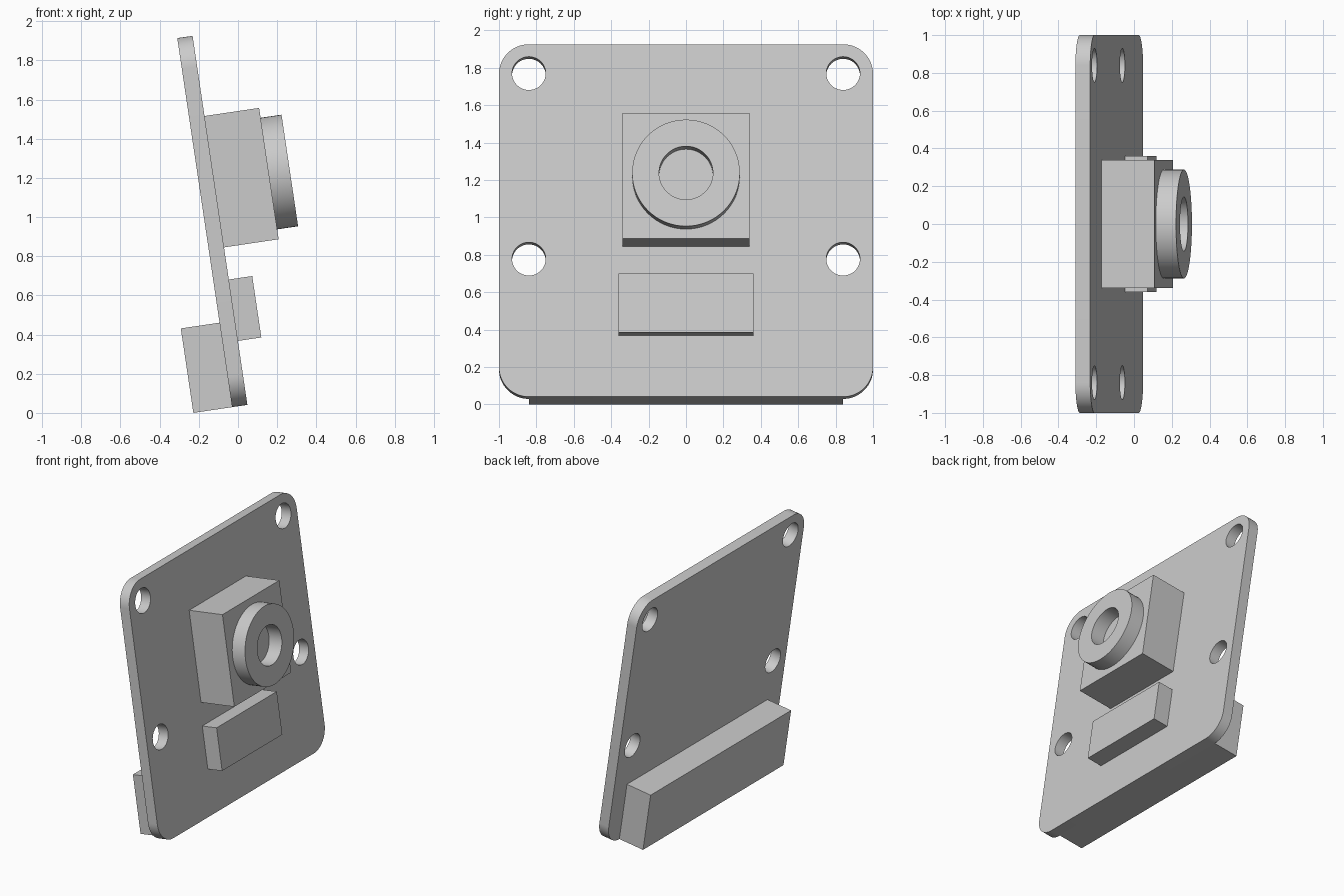
import bpy, bmesh, math
from mathutils import Matrix, Vector

if "Cube" in bpy.data.objects:
    bpy.data.objects.remove(bpy.data.objects["Cube"], do_unlink=True)

# Board frame: x = out of the front face, y = across, z = up along the board
LEAN = Matrix.Translation((0.048, 0, 0.041)) @ Matrix.Rotation(math.radians(-8.45), 4, 'Y')
HEIGHT, THICK, CORNER = 1.905, 0.079, 0.16

grey = bpy.data.materials.new("light_grey")
grey.use_nodes = True
grey.diffuse_color = (0.6, 0.6, 0.6, 1)
grey.node_tree.nodes["Principled BSDF"].inputs["Base Color"].default_value = (0.6, 0.6, 0.6, 1)


def finish(name, bm):
    """Lean the part with the board and add it to the scene."""
    bm.transform(LEAN)
    bmesh.ops.recalc_face_normals(bm, faces=bm.faces)
    mesh = bpy.data.meshes.new(name)
    bm.to_mesh(mesh)
    bm.free()
    mesh.materials.append(grey)
    obj = bpy.data.objects.new(name, mesh)
    bpy.context.collection.objects.link(obj)
    bpy.ops.object.select_all(action='DESELECT')
    obj.select_set(True)
    bpy.context.view_layer.objects.active = obj
    bpy.ops.object.shade_smooth_by_angle(angle=math.radians(30))


def box(name, x0, x1, half_width, z0, z1):
    bm = bmesh.new()
    bmesh.ops.create_cube(bm, size=1)
    bmesh.ops.scale(bm, vec=(x1 - x0, 2 * half_width, z1 - z0), verts=bm.verts)
    bmesh.ops.translate(bm, vec=((x0 + x1) / 2, 0, (z0 + z1) / 2), verts=bm.verts)
    finish(name, bm)


def arc(cy, cz, r, start=0, sweep=360, n=64):
    count = n if sweep == 360 else n + 1
    angles = [math.radians(start + sweep * i / n) for i in range(count)]
    return [(cy + r * math.cos(a), cz + r * math.sin(a)) for a in angles]


def slab(name, x0, x1, loops):
    """Extrude an outline with holes from x0 to x1."""
    curve = bpy.data.curves.new(name, 'CURVE')
    curve.dimensions = '2D'
    curve.fill_mode = 'BOTH'
    curve.extrude = (x1 - x0) / 2
    for loop in loops:
        spline = curve.splines.new('POLY')
        spline.points.add(len(loop) - 1)
        for point, (y, z) in zip(spline.points, loop):
            point.co = (y, z, 0, 1)
        spline.use_cyclic_u = True
    helper = bpy.data.objects.new(name + "_outline", curve)
    bpy.context.collection.objects.link(helper)
    graph = bpy.context.evaluated_depsgraph_get()
    mesh = bpy.data.meshes.new_from_object(helper.evaluated_get(graph))
    bm = bmesh.new()
    bm.from_mesh(mesh)
    bpy.data.objects.remove(helper, do_unlink=True)
    bpy.data.curves.remove(curve)
    bpy.data.meshes.remove(mesh)
    bmesh.ops.remove_doubles(bm, verts=bm.verts, dist=0.0001)
    for v in bm.verts:
        y, z, x = v.co
        v.co = Vector((x + (x0 + x1) / 2, y, z))
    finish(name, bm)


# Circuit board: rounded outline with four mounting holes
outline = []
for i, (sy, z) in enumerate([(1, HEIGHT - CORNER), (-1, HEIGHT - CORNER), (-1, CORNER), (1, CORNER)]):
    outline += arc(sy * (1 - CORNER), z, CORNER, 90 * i, 90, 16)
holes = [arc(s * 0.84, z, 0.09, n=48) for s in (-1, 1) for z in (0.745, 1.748)]
slab("circuit_board", -THICK, 0, [outline] + holes)

# Camera housing and its lens ring
box("camera_housing", 0, 0.282, 0.34, 0.813, 1.491)
slab("lens_ring", 0.282, 0.39, [arc(0, 1.152, 0.288), arc(0, 1.152, 0.144)])

# Front chip and rear connector
box("front_chip", 0, 0.121, 0.36, 0.33, 0.647)
box("rear_connector", -0.279, -THICK, 0.84, 0, 0.436)
